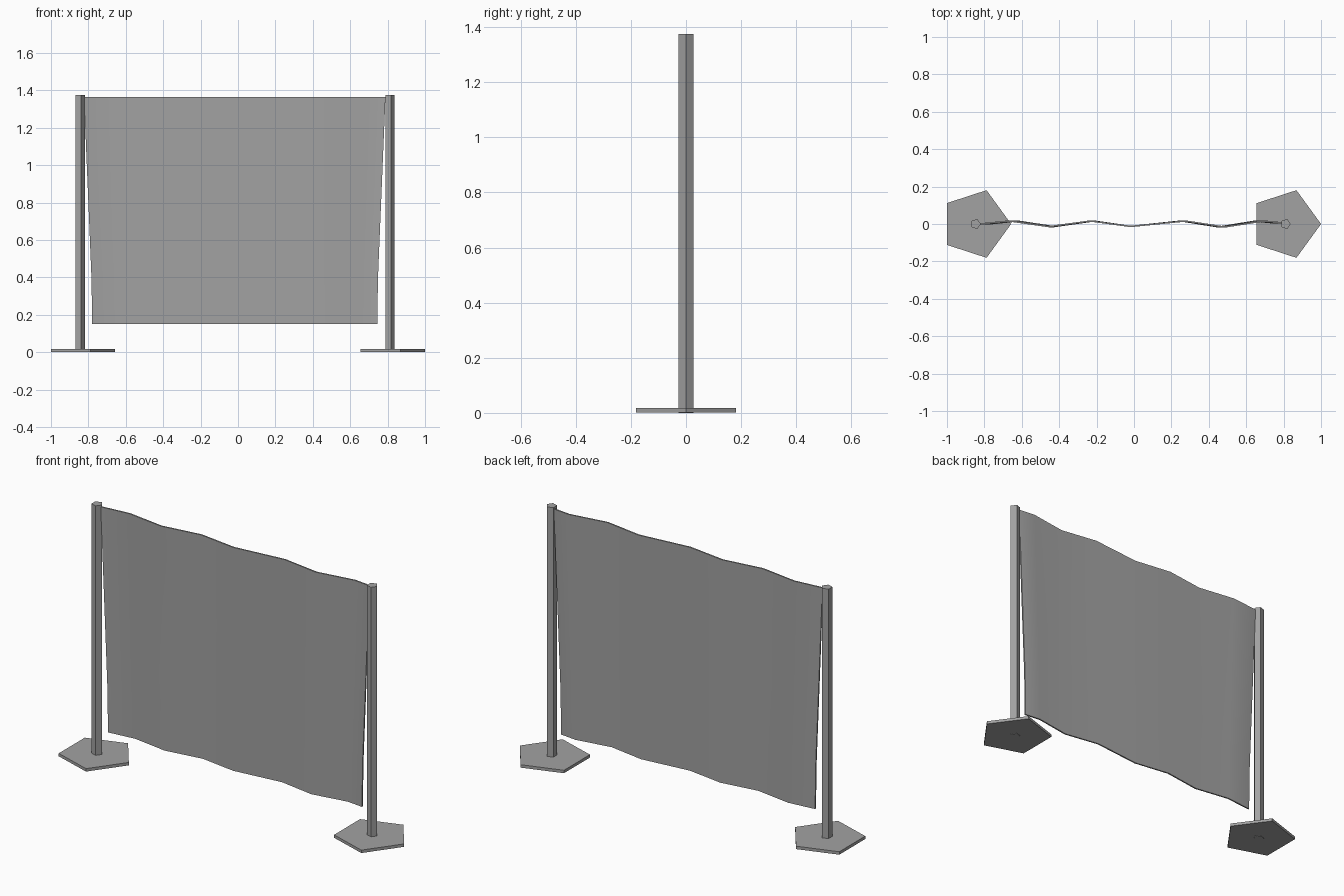
import bpy
import bmesh

cube = bpy.data.objects.get("Cube")
if cube:
    bpy.data.objects.remove(cube, do_unlink=True)

grey = bpy.data.materials.new("mid_grey")
grey.use_nodes = True
colour = (0.36, 0.36, 0.36, 1)
grey.diffuse_color = colour
grey.node_tree.nodes["Principled BSDF"].inputs["Base Color"].default_value = colour


def pentagon_prism(name, radius, x, bottom, top):
    """Five-sided prism with one corner pointing to +x."""
    bpy.ops.mesh.primitive_cylinder_add(
        vertices=5, radius=radius, depth=top - bottom,
        location=(x, 0, (bottom + top) / 2))
    ob = bpy.context.object
    ob.name = name
    # the primitive starts with a corner on +y, so turn the mesh a quarter
    for v in ob.data.vertices:
        v.co.x, v.co.y = v.co.y, -v.co.x
    ob.data.materials.append(grey)
    return ob


# Posts on flat feet
for side, x in (("left", 0.81), ("right", -0.847)):
    pentagon_prism(side + "_foot", 0.19, x, 0.002, 0.018)
    pentagon_prism(side + "_post", 0.028, x, 0, 1.375)

# Hanging cloth: a zigzag top edge narrowing towards the bottom
CENTRE, THICKNESS = -0.0175, 0.008
wave = [(-1, 0), (-0.8, 0.016), (-0.54, -0.014), (-0.265, 0.016), (0, -0.013),
        (0.36, 0.016), (0.62, -0.016), (0.88, 0.016), (1, 0.006)]
rows = [(1.365, 0.806), (0.4, 0.766), (0.15, 0.762)]

bm = bmesh.new()
grid = [[bm.verts.new((CENTRE + u * half, y - THICKNESS / 2, z)) for u, y in wave]
        for z, half in rows]
for upper, lower in zip(grid, grid[1:]):
    for i in range(len(wave) - 1):
        bm.faces.new((upper[i], lower[i], lower[i + 1], upper[i + 1]))
back = bmesh.ops.extrude_face_region(bm, geom=bm.faces[:], use_keep_orig=True)
bmesh.ops.translate(bm, vec=(0, THICKNESS, 0),
                    verts=[g for g in back["geom"] if isinstance(g, bmesh.types.BMVert)])
bmesh.ops.recalc_face_normals(bm, faces=bm.faces[:])
mesh = bpy.data.meshes.new("cloth_screen")
bm.to_mesh(mesh)
bm.free()
cloth = bpy.data.objects.new("cloth_screen", mesh)
bpy.context.collection.objects.link(cloth)
mesh.materials.append(grey)

bpy.ops.object.select_all(action="DESELECT")
cloth.select_set(True)
bpy.context.view_layer.objects.active = cloth
bpy.ops.object.shade_smooth_by_angle()
